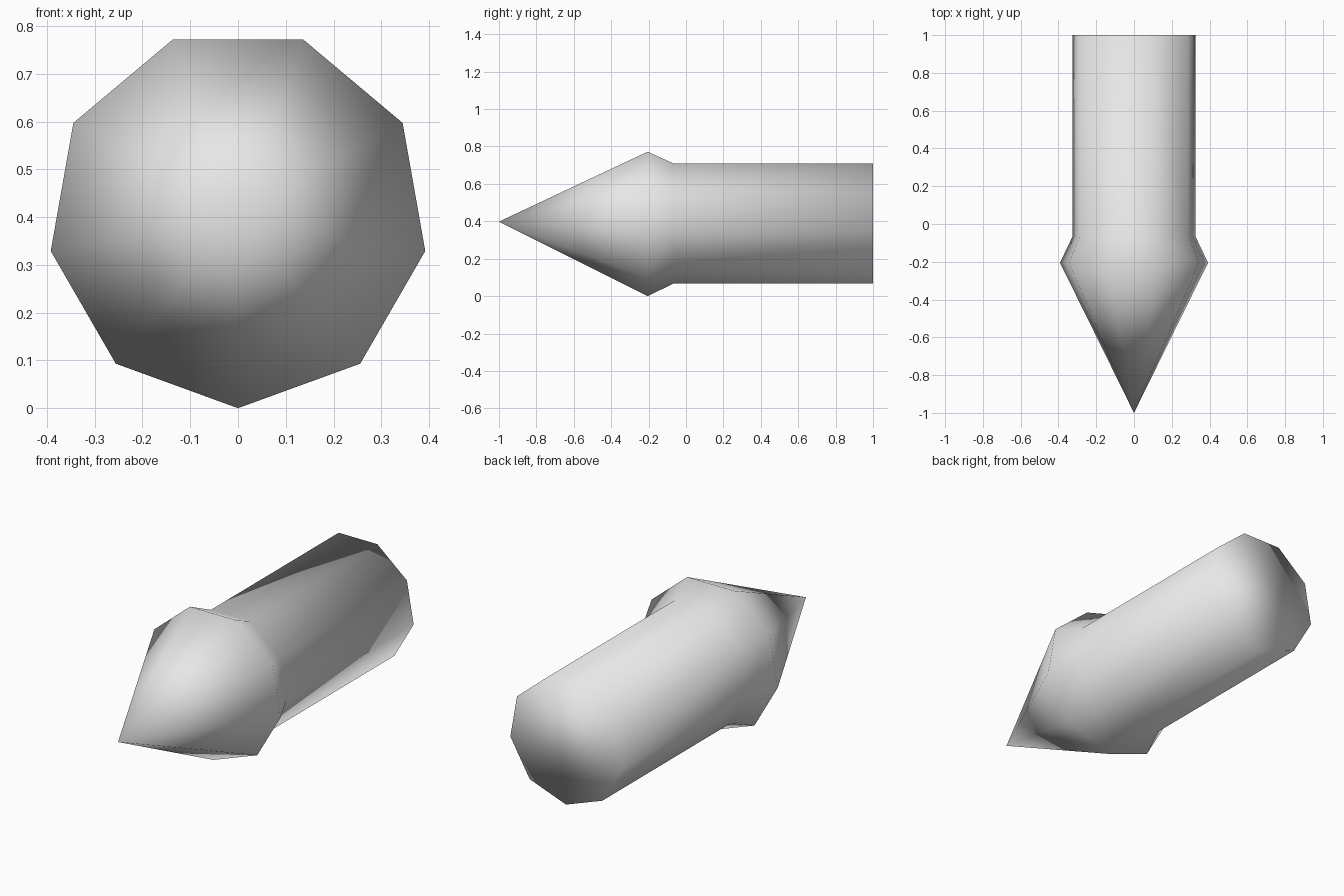
import bpy
import bmesh
from math import sin, cos, tau

cube = bpy.data.objects.get("Cube")
if cube:
    bpy.data.objects.remove(cube, do_unlink=True)

SIDES = 9
AXIS_Z = 0.398

grey = bpy.data.materials.new("light_grey")
grey.use_nodes = True
colour = (0.8, 0.8, 0.8, 1)
grey.diffuse_color = colour
grey.node_tree.nodes["Principled BSDF"].inputs["Base Color"].default_value = colour

bm = bmesh.new()


def ring(y, radius):
    """Nine-sided ring around the long axis, one corner straight down."""
    angles = [tau * i / SIDES for i in range(SIDES)]
    return [bm.verts.new((radius * sin(a), y, AXIS_Z - radius * cos(a))) for a in angles]


# Flared head, collar and shaft end, from front to back
tip = bm.verts.new((0, -1, AXIS_Z))
rings = [ring(-0.205, 0.398), ring(-0.065, 0.33), ring(1, 0.33)]

for i in range(SIDES):
    j = (i + 1) % SIDES
    bm.faces.new((tip, rings[0][i], rings[0][j]))
    for front, back in zip(rings, rings[1:]):
        bm.faces.new((front[i], back[i], back[j], front[j]))

# Flat rear cap
bm.faces.new(rings[-1])
bmesh.ops.recalc_face_normals(bm, faces=bm.faces)

# Smooth everywhere, cap included
for face in bm.faces:
    face.smooth = True

mesh = bpy.data.meshes.new("pointed_peg")
bm.to_mesh(mesh)
bm.free()
mesh.materials.append(grey)
peg = bpy.data.objects.new("pointed_peg", mesh)
bpy.context.scene.collection.objects.link(peg)
